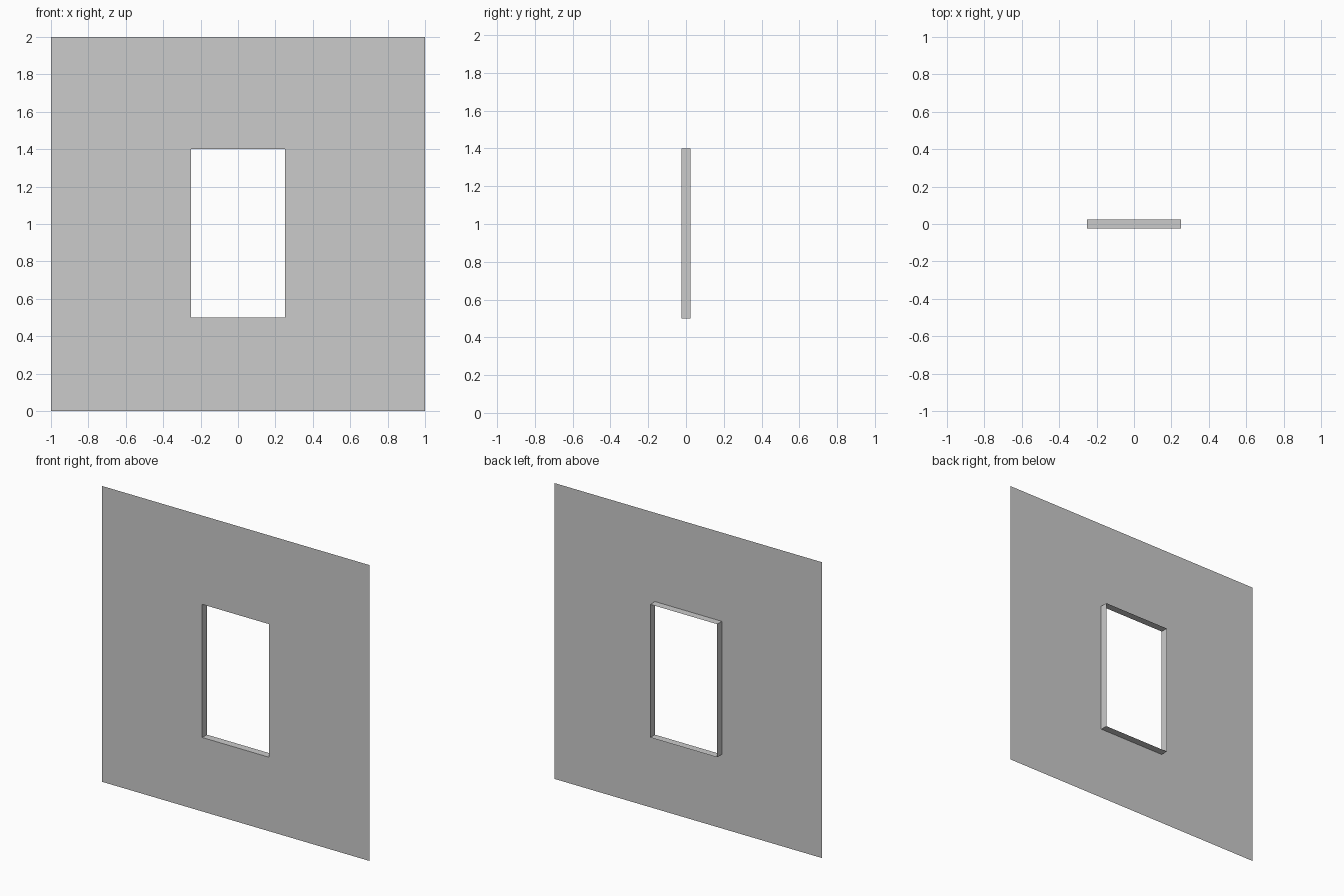
import bpy, bmesh

if "Cube" in bpy.data.objects:
    bpy.data.objects.remove(bpy.data.objects["Cube"])

HALF, HEIGHT = 1.0, 2.0            # wall sheet
OPEN_X, OPEN_Z0, OPEN_Z1 = 0.25, 0.5, 1.4   # window opening
FRONT, BACK = -0.025, 0.025        # reveal depth


def rect(bm, hx, z0, z1, y):
    """Four corner vertices of an upright rectangle."""
    return [bm.verts.new((x, y, z)) for x, z in
            ((-hx, z0), (hx, z0), (hx, z1), (-hx, z1))]


def bridge(bm, a, b):
    """Band of quads between two four-corner loops."""
    for i in range(4):
        j = (i + 1) % 4
        bm.faces.new((a[i], a[j], b[j], b[i]))


def finish(bm, name):
    mesh = bpy.data.meshes.new(name)
    bm.to_mesh(mesh)
    bm.free()
    obj = bpy.data.objects.new(name, mesh)
    bpy.context.collection.objects.link(obj)


# Thin wall sheet with the opening, continued back by the window reveal
bm = bmesh.new()
outer = rect(bm, HALF, 0, HEIGHT, FRONT)
inner = rect(bm, OPEN_X, OPEN_Z0, OPEN_Z1, FRONT)
back = rect(bm, OPEN_X, OPEN_Z0, OPEN_Z1, BACK)
bridge(bm, outer, inner)
bridge(bm, inner, back)
finish(bm, "wall_with_window_reveal")
